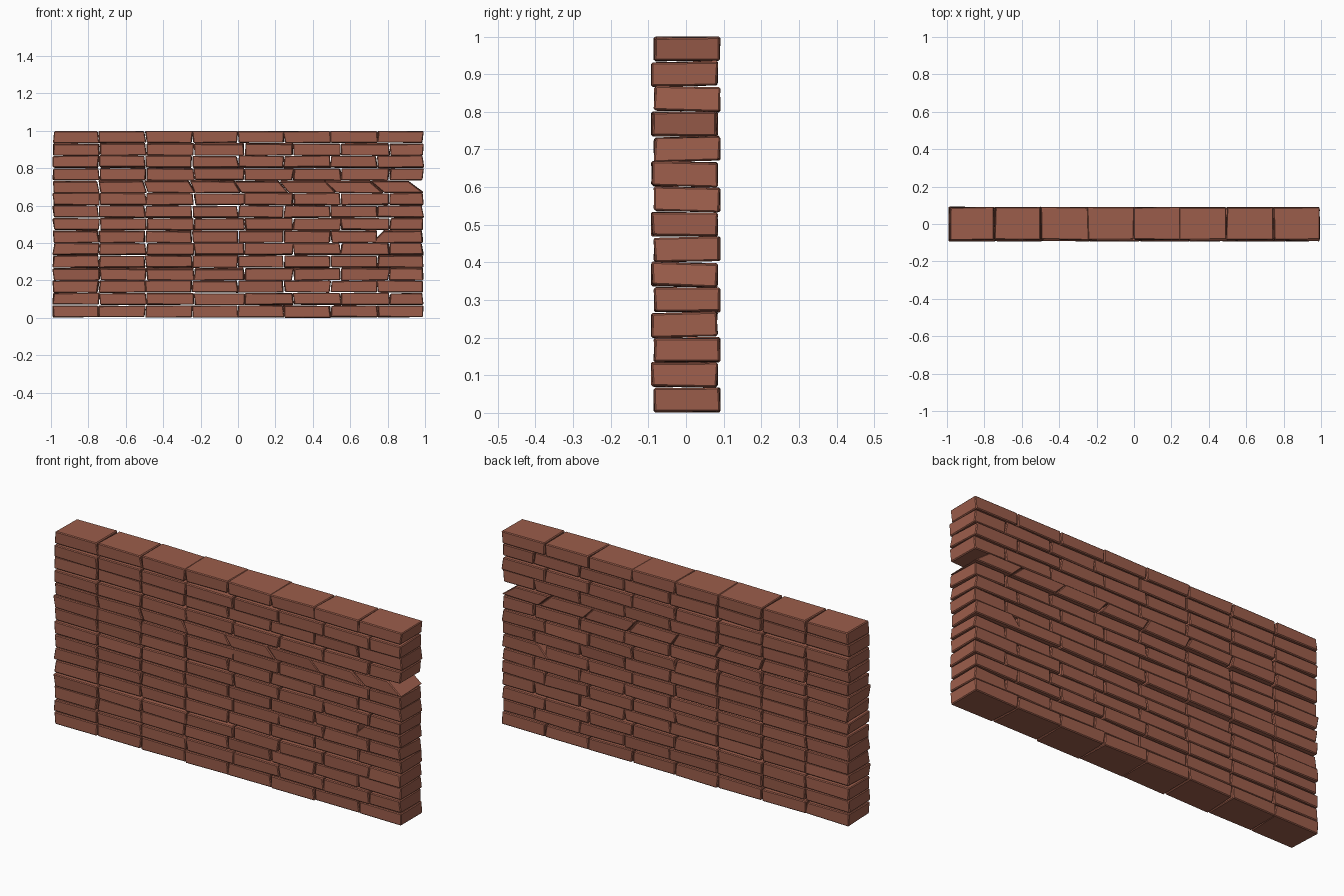
import bpy, bmesh, random
from mathutils import Vector

if "Cube" in bpy.data.objects:
    bpy.data.objects.remove(bpy.data.objects["Cube"])

random.seed(7)

# One fired-clay colour for every brick
clay = bpy.data.materials.new("red_brown_clay")
clay.diffuse_color = (0.33, 0.11, 0.07, 1)
clay.use_nodes = True
clay.node_tree.nodes["Principled BSDF"].inputs["Base Color"].default_value = clay.diffuse_color

COURSES = 15
PITCH = 1.0 / COURSES
EVEN = [-0.99, -0.745, -0.495, -0.245, 0.0, 0.245, 0.495, 0.745, 0.99]
ODD = [-0.99, -0.74, -0.49, -0.235, 0.035, 0.295, 0.55, 0.81, 0.99]
SKEWED = 10                      # the course with slanted joints


def add_brick(bm, x0, x1, y_off, z0, tilt, lean0, lean1):
    """Box whose corners are nudged; lean shifts the top edge of each end."""
    h = 0.0625
    verts = {}
    for i in (0, 1):
        for j in (0, 1):
            for k in (0, 1):
                x = (x0 + 0.002, x1 - 0.002)[i]
                x += (lean0, lean1)[i] * (k - 0.5)
                y = (j * 2 - 1) * 0.0865 + y_off
                z = z0 + k * h + tilt * (j * 2 - 1)
                x += random.uniform(-0.004, 0.004)
                y += random.uniform(-0.003, 0.003)
                z += random.uniform(-0.0025, 0.0025)
                x = max(-1, min(1, x))
                verts[i, j, k] = bm.verts.new(Vector((x, y, min(max(z, 0), 1))))
    quads = [((0, 0, 0), (0, 1, 0), (1, 1, 0), (1, 0, 0)),
             ((0, 0, 1), (1, 0, 1), (1, 1, 1), (0, 1, 1)),
             ((0, 0, 0), (1, 0, 0), (1, 0, 1), (0, 0, 1)),
             ((0, 1, 0), (0, 1, 1), (1, 1, 1), (1, 1, 0)),
             ((0, 0, 0), (0, 0, 1), (0, 1, 1), (0, 1, 0)),
             ((1, 0, 0), (1, 1, 0), (1, 1, 1), (1, 0, 1))]
    for q in quads:
        bm.faces.new([verts[c] for c in q])


# Courses of eight bricks, laid alternately and slightly out of true
for row in range(COURSES):
    joints = ODD if row % 2 else EVEN
    y_off = -0.004 if row % 2 else 0.003
    tilt = 0 if row in (0, COURSES - 1) else random.uniform(-0.003, 0.003)
    bm = bmesh.new()
    for n in range(8):
        lean0, lean1 = (random.uniform(-0.008, 0.008) for _ in range(2))
        if row == SKEWED:
            lean0, lean1 = -0.01 * n, -0.01 * (n + 1)
        if row == 6 and n == 7:
            lean0 = 0.06
        x0, x1 = joints[n], joints[n + 1]
        if row == SKEWED and n == 7:
            x1 -= 0.035
        add_brick(bm, x0, x1, y_off, row * PITCH + 0.003, tilt, lean0, lean1)
    mesh = bpy.data.meshes.new("brick_course")
    bm.to_mesh(mesh)
    bm.free()
    mesh.materials.append(clay)
    course = bpy.data.objects.new(f"brick_course_{row + 1:02d}", mesh)
    bpy.context.collection.objects.link(course)
    # Chipped arrises
    bevel = course.modifiers.new("soft_edges", 'BEVEL')
    bevel.width = 0.004
    bevel.segments = 1
    bevel.limit_method = 'NONE'
